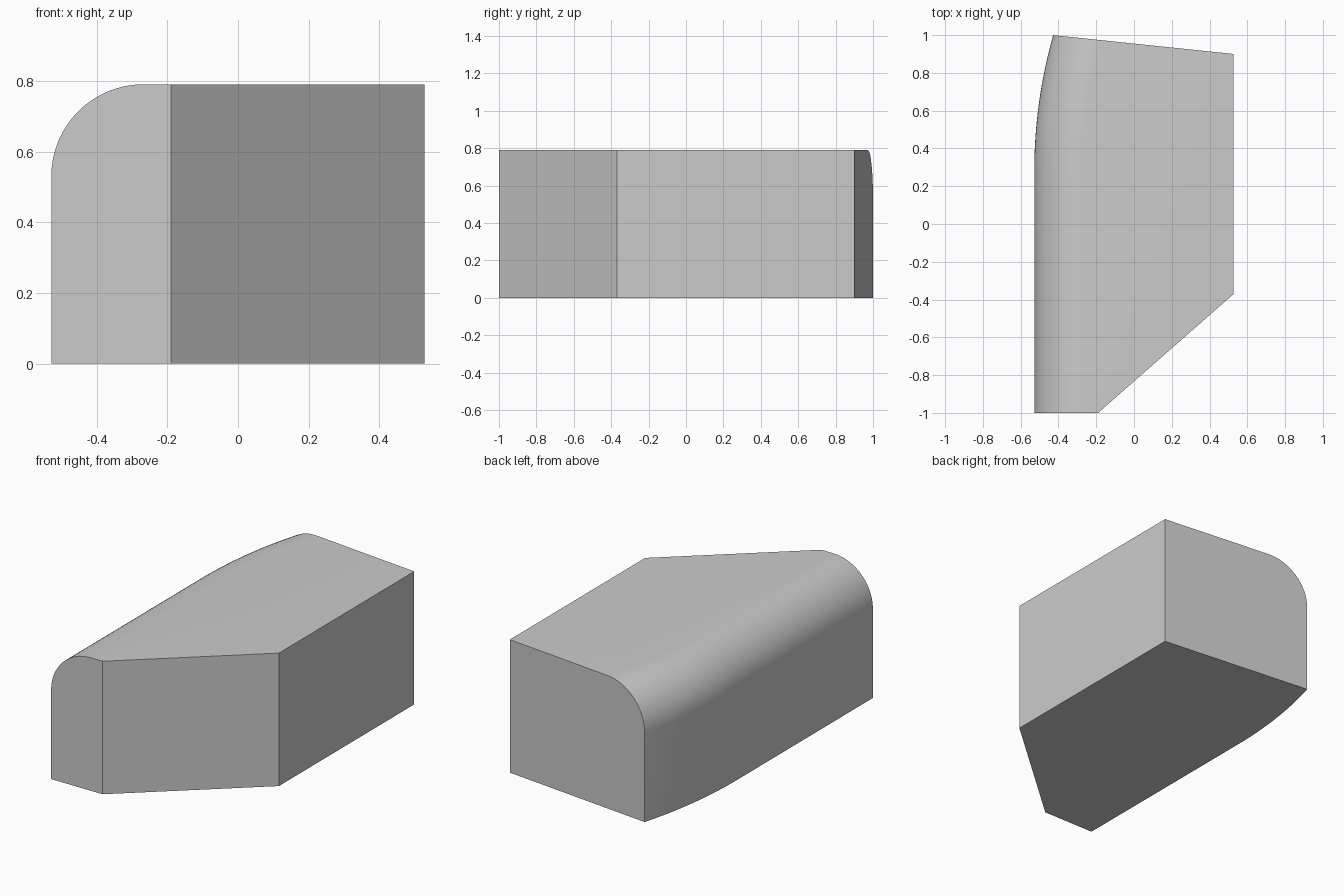
import bpy, bmesh, math
from mathutils import Vector

if "Cube" in bpy.data.objects:
    bpy.data.objects.remove(bpy.data.objects["Cube"])

HALF_W, HEIGHT, FILLET = 0.528, 0.79, 0.26
BEND_Y, BEND_R = 0.28, 2.64      # where the side starts curving, and its radius
FILLET_STEPS, BEND_STEPS = 16, 16

grey = bpy.data.materials.new("plain grey")
grey.use_nodes = True
colour = (0.6, 0.6, 0.6, 1)
grey.diffuse_color = colour
grey.node_tree.nodes["Principled BSDF"].inputs["Base Color"].default_value = colour


def section(bm, x, y, angle):
    """Cross-section with one rounded top corner, square to the side path."""
    inward = Vector((math.cos(angle), -math.sin(angle), 0))
    base = Vector((x, y, 0))
    points = [base]
    for i in range(FILLET_STEPS + 1):
        a = math.pi / 2 * i / FILLET_STEPS
        p = base + inward * FILLET * (1 - math.cos(a))
        p.z = HEIGHT - FILLET * (1 - math.sin(a))
        points.append(p)
    points += [Vector((HALF_W, y, HEIGHT)), Vector((HALF_W, y, 0))]
    return [bm.verts.new(p) for p in points]


def slice_off(bm, a, b):
    """Trim everything right of the upright plane running from a to b, and cap it."""
    normal = Vector((b[1] - a[1], a[0] - b[0], 0))
    cut = bmesh.ops.bisect_plane(bm, geom=bm.verts[:] + bm.edges[:] + bm.faces[:],
                                 plane_co=(a[0], a[1], 0), plane_no=normal,
                                 clear_outer=True)["geom_cut"]
    edges = [e for e in cut if isinstance(e, bmesh.types.BMEdge)]
    bmesh.ops.contextual_create(bm, geom=edges)


# Sweep the section along the straight side, then around the gentle bend
bm = bmesh.new()
rings = [section(bm, -HALF_W, -1, 0)]
for i in range(BEND_STEPS + 1):
    t = 0.34 * i / BEND_STEPS
    rings.append(section(bm, -HALF_W + BEND_R * (1 - math.cos(t)),
                         BEND_Y + BEND_R * math.sin(t), t))
for r0, r1 in zip(rings, rings[1:]):
    for i in range(len(r0)):
        j = (i + 1) % len(r0)
        bm.faces.new((r0[i], r0[j], r1[j], r1[i]))
bm.faces.new(rings[0])
bm.faces.new(rings[-1])
bmesh.ops.recalc_face_normals(bm, faces=bm.faces)

# Slanted front corner and slanted back end
slice_off(bm, (-0.19, -1), (HALF_W, -0.37))
slice_off(bm, (HALF_W, 0.9), (-0.43, 1))
bmesh.ops.dissolve_limit(bm, angle_limit=0.002, verts=bm.verts, edges=bm.edges)
bmesh.ops.recalc_face_normals(bm, faces=bm.faces)

mesh = bpy.data.meshes.new("rounded_block")
bm.to_mesh(mesh)
bm.free()
block = bpy.data.objects.new("rounded_block", mesh)
bpy.context.collection.objects.link(block)
mesh.materials.append(grey)

bpy.ops.object.select_all(action="DESELECT")
block.select_set(True)
bpy.context.view_layer.objects.active = block
bpy.ops.object.shade_smooth_by_angle(angle=math.radians(30))
